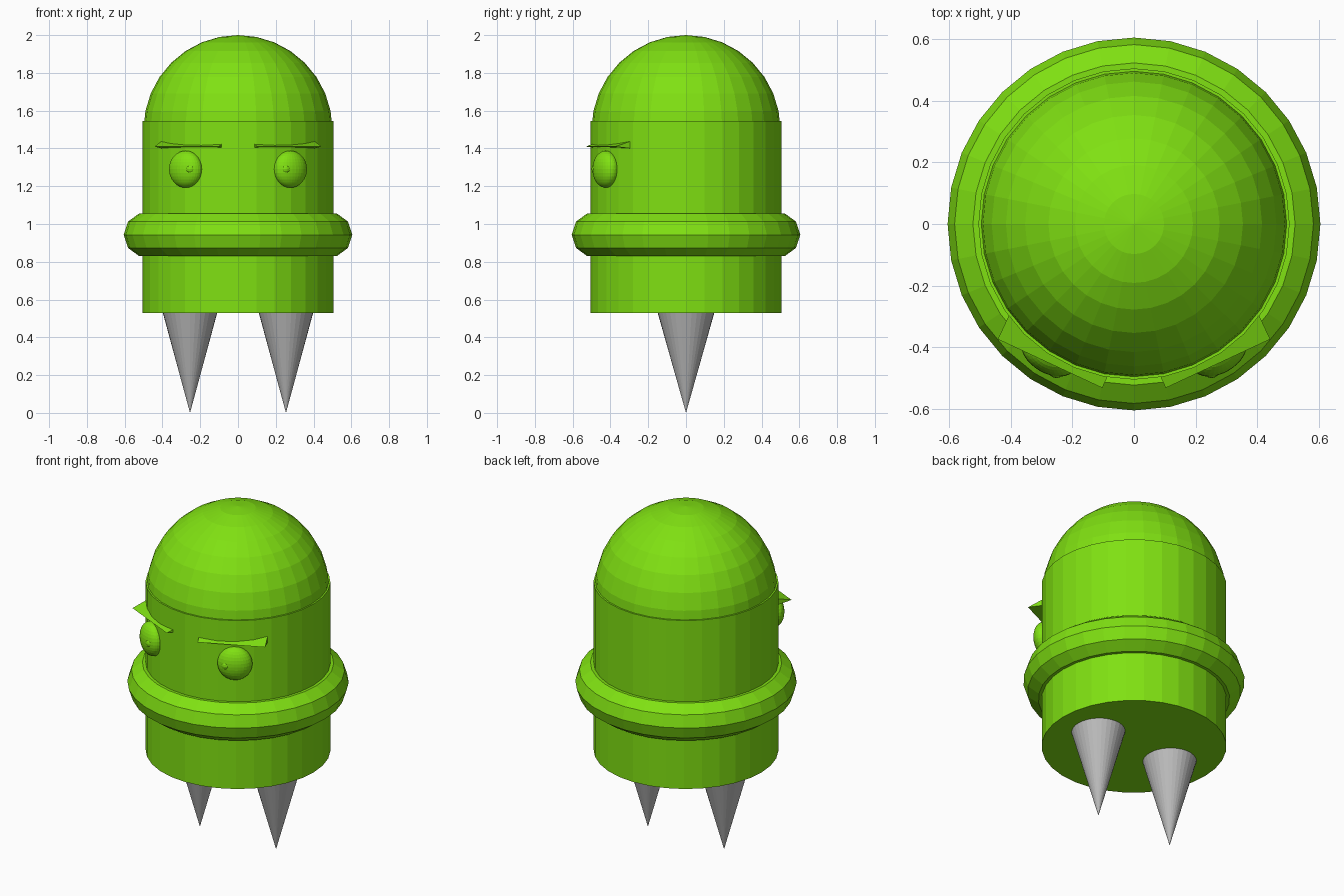
import bpy, bmesh, math
from mathutils import Matrix, Vector

if "Cube" in bpy.data.objects:
    bpy.data.objects.remove(bpy.data.objects["Cube"])


def material(name, rgb):
    m = bpy.data.materials.new(name)
    m.diffuse_color = (*rgb, 1)
    m.use_nodes = True
    m.node_tree.nodes["Principled BSDF"].inputs["Base Color"].default_value = m.diffuse_color
    return m


GREEN = material("lime green", (0.215, 0.75, 0.006))
GREY = material("metal grey", (0.5, 0.5, 0.5))


def finish(name, bm, mat):
    bmesh.ops.recalc_face_normals(bm, faces=bm.faces)
    mesh = bpy.data.meshes.new(name)
    bm.to_mesh(mesh)
    bm.free()
    mesh.materials.append(mat)
    ob = bpy.data.objects.new(name, mesh)
    bpy.context.collection.objects.link(ob)
    return ob


def ball(name, loc, scale, turn=0, segs=32, rings=16):
    bm = bmesh.new()
    mat = (Matrix.Translation(loc) @ Matrix.Rotation(turn, 4, 'Z')
           @ Matrix.Diagonal((*scale, 1)))
    bmesh.ops.create_uvsphere(bm, u_segments=segs, v_segments=rings, radius=1, matrix=mat)
    return finish(name, bm, GREEN)


def cone(name, x, r1, r2, z1, z2, mat, squash=1):
    bm = bmesh.new()
    m = Matrix.Translation((x, 0, (z1 + z2) / 2)) @ Matrix.Diagonal((squash, 1, 1, 1))
    bmesh.ops.create_cone(bm, cap_ends=True, segments=32, radius1=r1, radius2=r2,
                          depth=z2 - z1, matrix=m)
    return finish(name, bm, mat)


# Body cylinder with a domed top
cone("body", 0, 0.505, 0.505, 0.53, 1.545, GREEN)
ball("dome", (0, 0, 1.5), (0.5, 0.5, 0.5))

# Rounded collar around the body
bpy.ops.mesh.primitive_torus_add(location=(0, 0, 0.943), major_segments=32, minor_segments=10,
                                 major_radius=0.486, minor_radius=0.119)
collar = bpy.context.object
collar.name = "collar"
collar.data.materials.append(GREEN)

for side, s in (("left", -1), ("right", 1)):
    # Pointed leg
    cone(side + "_leg", s * 0.254, 0, 0.15, 0, 0.53, GREY, 0.96)

    # Flattened eye turned outward, with a pupil bump looking inward
    ball(side + "_eye", (s * 0.277, -0.425, 1.29), (0.096, 0.059, 0.098), s * math.radians(30))
    ball(side + "_pupil", (s * 0.252, -0.472, 1.29), (0.028, 0.028, 0.028), 0, 16, 8)

    # Wedge brow: thin front edge, thick back sunk into the body
    bm = bmesh.new()
    back = Vector((-0.422, 0.906, 0)) * 0.11
    ends = []
    for x, y in ((0.103, -0.532), (0.442, -0.374)):
        front = Vector((x, y, 1.41))
        pts = [front, front + back + Vector((0, 0, 0.035)), front + back - Vector((0, 0, 0.012))]
        ends.append([bm.verts.new((s * p.x, p.y, p.z)) for p in pts])
    a, b = ends
    bm.faces.new(a)
    bm.faces.new(b[::-1])
    for i in range(3):
        j = (i + 1) % 3
        bm.faces.new((a[i], b[i], b[j], a[j]))
    finish(side + "_brow", bm, GREEN)
